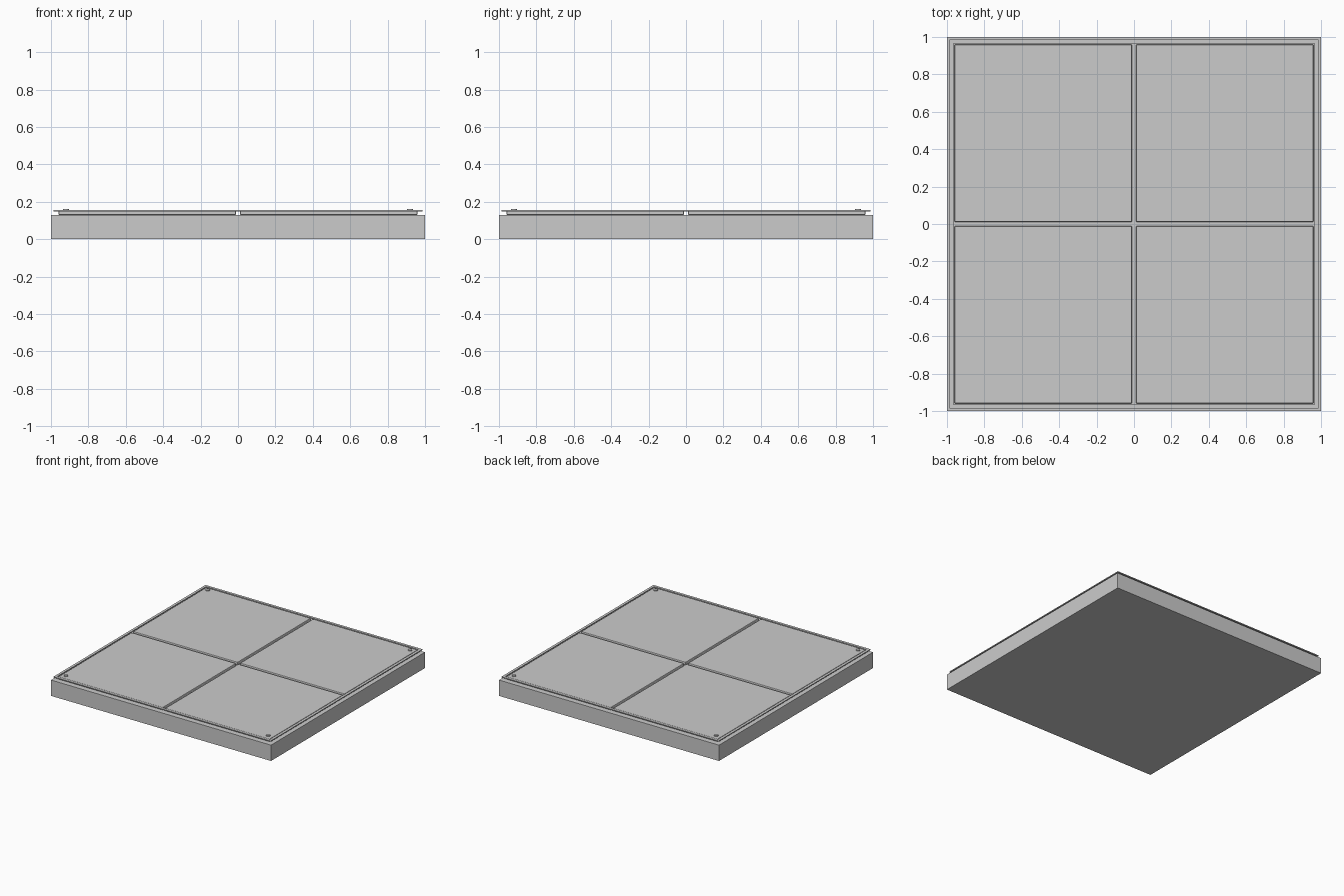
import bpy

if "Cube" in bpy.data.objects:
    bpy.data.objects.remove(bpy.data.objects["Cube"])


def box(name, x0, x1, y0, y1, z0, z1, bevel=0.0):
    bpy.ops.mesh.primitive_cube_add(
        size=1, location=((x0 + x1) / 2, (y0 + y1) / 2, (z0 + z1) / 2))
    ob = bpy.context.object
    ob.name = name
    ob.scale = (x1 - x0, y1 - y0, z1 - z0)
    bpy.ops.object.transform_apply(location=False, rotation=False, scale=True)
    if bevel:
        mod = ob.modifiers.new("bevel", 'BEVEL')
        mod.width = bevel
        mod.segments = 2
    return ob


BASE_TOP = 0.13
PANEL_TOP = 0.155

# Slab
box("base_slab", -1, 1, -1, 1, 0, BASE_TOP)

# Four floor panels separated by a cross-shaped groove
spans = [(-0.96, -0.011), (0.011, 0.96)]
for i, (x0, x1) in enumerate(spans):
    for j, (y0, y1) in enumerate(spans):
        box(f"floor_panel_{i}{j}", x0, x1, y0, y1, BASE_TOP, PANEL_TOP, 0.006)

# Thin trim strips around the edge
IN, OUT = 0.966, 0.987
Z0, Z1 = 0.149, 0.156
for s, side in ((-1, "a"), (1, "b")):
    lo, hi = sorted((s * IN, s * OUT))
    box(f"trim_x_{side}", -OUT, OUT, lo, hi, Z0, Z1)
    box(f"trim_y_{side}", lo, hi, -IN, IN, Z0, Z1)

# Corner bolts
for sx in (-1, 1):
    for sy in (-1, 1):
        bpy.ops.mesh.primitive_cylinder_add(
            vertices=12, radius=0.016, depth=0.012,
            location=(sx * 0.92, sy * 0.92, 0.157))
        bolt = bpy.context.object
        bolt.name = "corner_bolt"
        bpy.ops.object.shade_smooth_by_angle()
